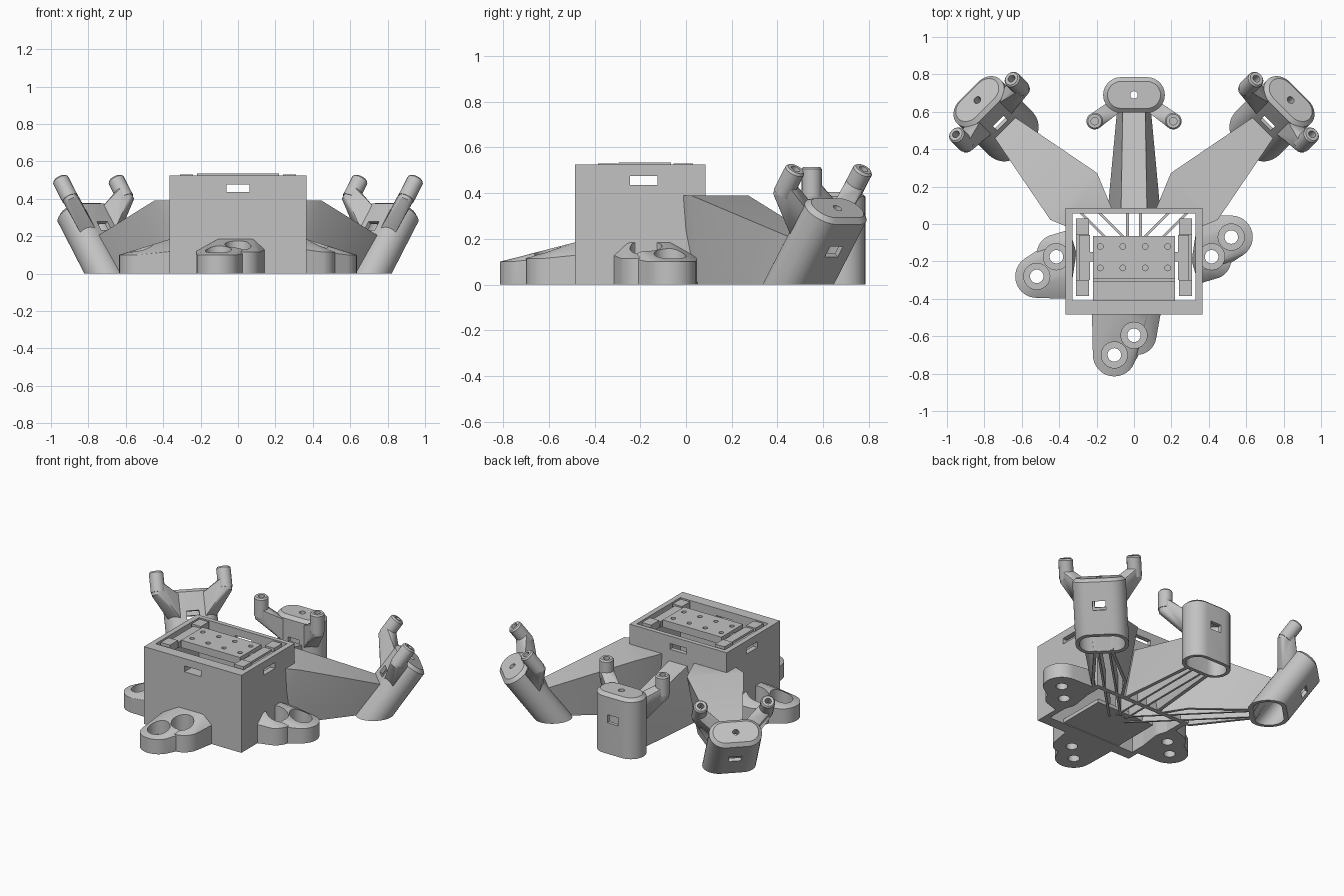
import bpy, bmesh, math
from mathutils import Matrix, Vector

old = bpy.data.objects.get("Cube")
if old:
    bpy.data.objects.remove(old, do_unlink=True)

grey = bpy.data.materials.new("plain grey")
grey.use_nodes = True
grey.diffuse_color = (0.54, 0.54, 0.54, 1)
grey.node_tree.nodes["Principled BSDF"].inputs["Base Color"].default_value = (0.54, 0.54, 0.54, 1)

HUB = Vector((0, -0.175, 0))
parts = []


def hull(name, points, matrix=Matrix(), ground=False):
    """Solid convex shape around the points, optionally cut off at the ground."""
    bm = bmesh.new()
    for p in points:
        bm.verts.new(matrix @ Vector(p))
    res = bmesh.ops.convex_hull(bm, input=bm.verts)
    loose = {e for e in res["geom_interior"] + res["geom_unused"] if isinstance(e, bmesh.types.BMVert)}
    bmesh.ops.delete(bm, geom=list(loose), context="VERTS")
    bmesh.ops.dissolve_limit(bm, angle_limit=0.01, verts=bm.verts, edges=bm.edges)
    if ground:
        geom = bm.verts[:] + bm.edges[:] + bm.faces[:]
        cut = bmesh.ops.bisect_plane(bm, geom=geom, plane_co=(0, 0, 0), plane_no=(0, 0, 1), clear_inner=True)
        rim = [e for e in cut["geom_cut"] if isinstance(e, bmesh.types.BMEdge)]
        if rim:
            bmesh.ops.edgeloop_fill(bm, edges=rim)
    bmesh.ops.recalc_face_normals(bm, faces=bm.faces)
    mesh = bpy.data.meshes.new(name)
    bm.to_mesh(mesh)
    bm.free()
    mesh.materials.append(grey)
    obj = bpy.data.objects.new(name, mesh)
    bpy.context.collection.objects.link(obj)
    parts.append(obj)
    return obj


def cut(obj, *cutters):
    """Subtract the cutters and throw them away."""
    for c in cutters:
        mod = obj.modifiers.new("cut", "BOOLEAN")
        mod.operation, mod.solver, mod.object = "DIFFERENCE", "EXACT", c
        dg = bpy.context.evaluated_depsgraph_get()
        mesh = bpy.data.meshes.new_from_object(obj.evaluated_get(dg))
        obj.modifiers.clear()
        obj.data = mesh
        parts.remove(c)
        bpy.data.objects.remove(c, do_unlink=True)
    return obj


def block(name, x, y, z, matrix=Matrix()):
    return hull(name, [(a, b, c) for a in x for b in y for c in z], matrix)


def ring(x, y, z, r, n=32):
    return [(x + r * math.cos(math.tau * i / n), y + r * math.sin(math.tau * i / n), z) for i in range(n)]


def rod(name, x, y, z0, z1, r, matrix=Matrix()):
    return hull(name, ring(x, y, z0, r) + ring(x, y, z1, r), matrix)


def stadium(z, r, half=0.07):
    return ring(-half, 0, z, r) + ring(half, 0, z, r)


def cavity():
    return block("cavity", (-0.33, 0.33), (-0.41, 0.055), (-0.1, 0.7))


# Open box with a slot in each wall
cut(block("box", (-0.365, 0.365), (-0.485, 0.085), (0, 0.525)),
    cavity(),
    block("slot", (-0.062, 0.062), (-0.6, 0.2), (0.435, 0.475)),
    block("slot", (-0.5, 0.5), (-0.245, -0.125), (0.435, 0.475)))

# Mounting plate with screw holes, and its side rails
cut(block("mounting_plate", (-0.22, 0.22), (-0.295, -0.065), (0.485, 0.535)),
    *[rod("screw_hole", x, y, 0.515, 0.6, 0.015)
      for x in (-0.18, -0.06, 0.06, 0.18) for y in (-0.12, -0.235)])
block("front_ledge", (-0.22, 0.22), (-0.415, -0.305), (0.39, 0.425))
block("floor_plate", (-0.22, 0.22), (-0.415, -0.08), (0.005, 0.03))
for side, s in (("left", 1), ("right", -1)):
    block(side + "_rail", (s * 0.24, s * 0.31), (-0.385, 0.03), (0.48, 0.505))
    block(side + "_rail_step", (s * 0.235, s * 0.295), (-0.3, -0.06), (0.48, 0.52))
    block(side + "_rail_link", (s * 0.21, s * 0.25), (-0.2, -0.15), (0.485, 0.515))
    for y in (-0.385, -0.055):
        block(side + "_rail_pad", (s * 0.24, s * 0.31), (y, y + 0.085), (0.48, 0.53))


# Bolt-down feet, each with two counterbored lobes
def foot(name, out, side, edge, inner):
    frame = Matrix.Translation(HUB) @ Matrix((
        (side[0], out[0], 0, 0), (side[1], out[1], 0, 0), (0, 0, 1, 0), (0, 0, 0, 1)))
    wall = [(v, edge - 0.02, z) for v, top in ((0.225, 0.12), (0.1, 0.19), (-0.08, 0.19), (-0.145, 0.13))
            for z in (0, top)]
    holes = ((0.105, inner + 0.105), (0, inner))
    for label, (x, y, r, h) in (("outer", (0.105, inner + 0.105, 0.115, 0.1)),
                                ("inner", (-0.015, inner, 0.105, 0.115))):
        lobe = hull(name + "_" + label + "_lobe", ring(x, y, 0, r) + ring(x, y, h, r) + wall, frame)
        for hx, hy in holes:
            cut(lobe, rod("bore", hx, hy, 0.05, 0.4, 0.07, frame),
                rod("through", hx, hy, -0.1, 0.3, 0.036, frame))


foot("front_foot", (0, -1), (-1, 0), 0.31, 0.42)
foot("left_foot", (1, 0), (0, 1), 0.365, 0.415)
foot("right_foot", (-1, 0), (0, -1), 0.365, 0.415)


# Arm sections: distance from hub, top half width, bottom half width, height
SIDE_ARM = ((0.27, 0.10, 0.07, 0.39), (0.456, 0.177, 0.11, 0.39), (0.99, 0.075, 0.06, 0.2))
BACK_ARM = ((0.2, 0.07, 0.145, 0.37), (0.79, 0.06, 0.09, 0.23))


def arm(name, sections, frame, foot_end):
    def shape(d, floor):
        pts = []
        for r, top, bottom, h in sections:
            low = min(r, foot_end)
            for s in (-1, 1):
                pts += [(s * (top - d), r, h - d), (s * (bottom - d), low, floor)]
        return pts
    cut(hull(name, shape(0, 0), frame), hull("hollow", shape(0.022, -0.02), frame), cavity())
    # Twin stiffening ribs running to the hub
    for s in (-1, 1):
        block(name + "_rib", (s * 0.028, s * 0.042), (0.05, foot_end - 0.01), (0, 0.13), frame)


# Hollow pod with capped top, window and two raised lugs; origin at cap centre
def pod(name, frame):
    body = hull(name, stadium(0, 0.072) + stadium(-0.02, 0.095) + stadium(-0.75, 0.095), frame, True)
    cut(body, hull("hollow", stadium(-0.06, 0.072) + stadium(-0.9, 0.072), frame),
        rod("cap_hole", 0, 0, -0.1, 0.1, 0.02, frame),
        block("window", (-0.04, 0.04), (-0.2, 0.2), (-0.195, -0.14), frame))
    for side, s in (("left", -1), ("right", 1)):
        x, y = s * 0.21, -0.14
        lug = hull(name + "_" + side + "_lug", ring(x, y, -0.02, 0.045, 16)
                   + ring(x, y, 0.1, 0.045, 16) + ring(x, y, 0.11, 0.037, 16), frame)
        cut(lug, rod("lug_hole", x, y, 0.05, 0.2, 0.02, frame))
        root = [(s * a, b, c) for a, b in ((0.07, -0.088), (0.14, -0.04)) for c in (-0.19, -0.035)]
        hull(name + "_" + side + "_brace", ring(x, y, -0.04, 0.04, 16) + ring(x, y, 0.03, 0.044, 16) + root, frame)


for label, angle, reach, height, tilt in (("left", 45, 1.185, 0.335, 36),
                                          ("back", 90, 0.865, 0.405, 0),
                                          ("right", 135, 1.185, 0.335, 36)):
    turn = Matrix.Translation(HUB) @ Matrix.Rotation(math.radians(angle - 90), 4, "Z")
    back = label == "back"
    arm(label + "_arm", BACK_ARM if back else SIDE_ARM, turn, 0.79 if back else 0.86)
    pod(label + "_pod", turn @ Matrix.Translation((0, reach, height))
        @ Matrix.Rotation(math.radians(-tilt), 4, "X"))

# Smooth the round parts, keep edges sharp
bpy.ops.object.select_all(action="DESELECT")
for obj in parts:
    obj.select_set(True)
bpy.context.view_layer.objects.active = parts[0]
bpy.ops.object.shade_smooth_by_angle(angle=math.radians(28))
